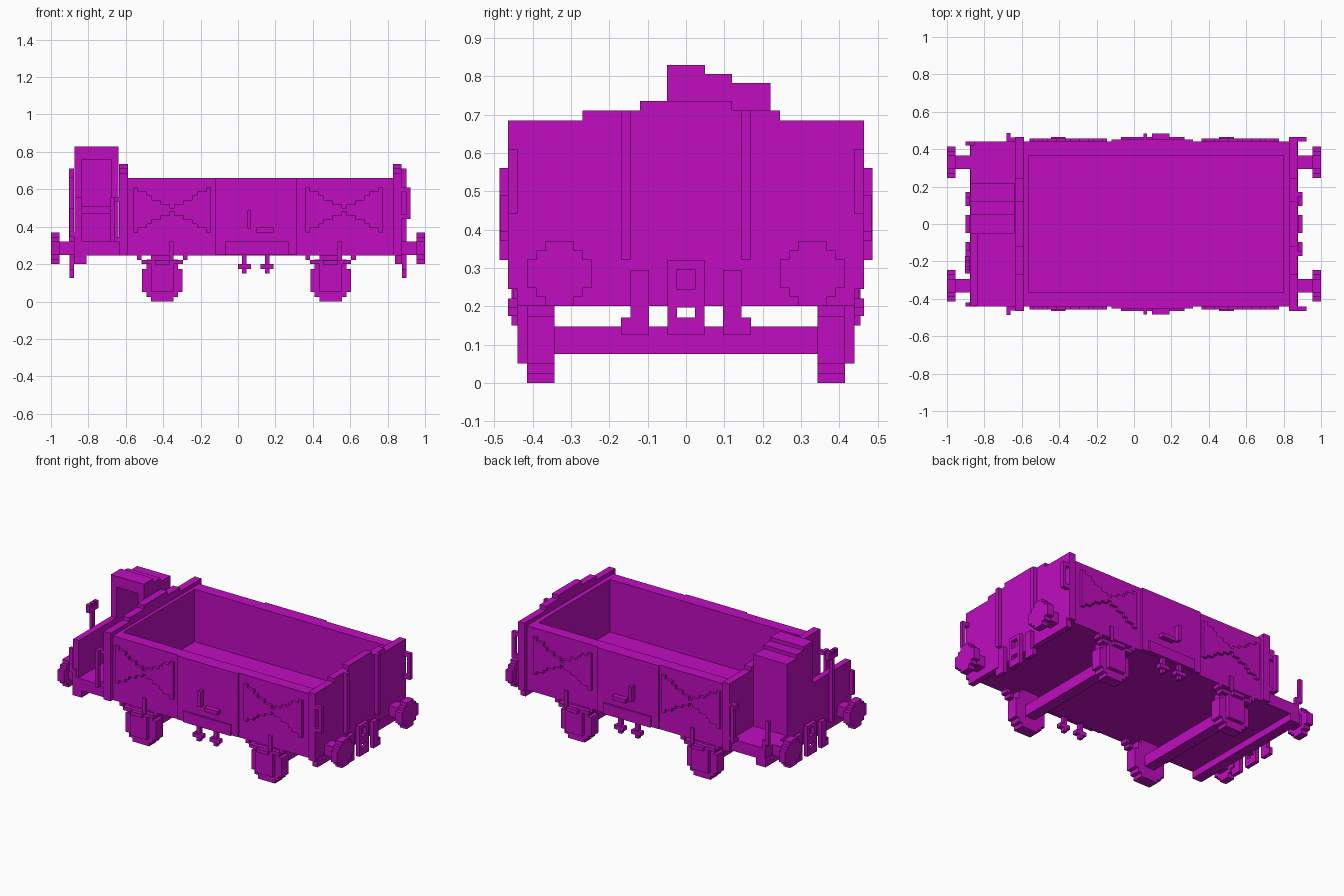
import bpy, bmesh

cube = bpy.data.objects.get("Cube")
if cube:
    bpy.data.objects.remove(cube)

mat = bpy.data.materials.new("magenta")
mat.use_nodes = True
COLOUR = (0.53, 0.004, 0.53, 1)
mat.diffuse_color = COLOUR
mat.node_tree.nodes["Principled BSDF"].inputs["Base Color"].default_value = COLOUR


def part(name, boxes, mirror_y=False):
    """One object from boxes given as (x0, x1, y0, y1, z0, z1)."""
    bm = bmesh.new()
    all_boxes = list(boxes)
    if mirror_y:
        all_boxes += [(a, b, -d, -c, e, f) for a, b, c, d, e, f in boxes]
    for x0, x1, y0, y1, z0, z1 in all_boxes:
        new = bmesh.ops.create_cube(bm, size=1)["verts"]
        bmesh.ops.scale(bm, verts=new, vec=(x1 - x0, y1 - y0, z1 - z0))
        bmesh.ops.translate(bm, verts=new, vec=((x0 + x1) / 2, (y0 + y1) / 2, (z0 + z1) / 2))
    mesh = bpy.data.meshes.new(name)
    bm.to_mesh(mesh)
    bm.free()
    mesh.materials.append(mat)
    obj = bpy.data.objects.new(name, mesh)
    bpy.context.collection.objects.link(obj)
    return obj


def frame_x(x0, x1, y0, y1, z0, z1, t):
    """Rectangular ring in the yz plane."""
    return [(x0, x1, y0, y0 + t, z0, z1), (x0, x1, y1 - t, y1, z0, z1),
            (x0, x1, y0 + t, y1 - t, z0, z0 + t), (x0, x1, y0 + t, y1 - t, z1 - t, z1)]


# Hopper: floor, long walls and stepped end walls
part("floor", [(-0.875, 0.85, -0.44, 0.44, 0.245, 0.32)])
part("side_walls", [(-0.59, 0.83, 0.365, 0.44, 0.32, 0.66)], True)
for name, x0, x1 in (("cab_end_wall", -0.635, -0.565), ("far_end_wall", 0.80, 0.875)):
    outer = (x0, -0.587) if x0 < 0 else (0.83, x1)
    part(name, [(x0, x1, -0.365, 0.365, 0.25, 0.66),
                (*outer, -0.465, 0.465, 0.245, 0.685),
                (*outer, -0.27, 0.245, 0.685, 0.71),
                (*outer, -0.12, 0.12, 0.71, 0.735)])

# Side panels
part("centre_panels", [(-0.12, 0.315, 0.44, 0.452, 0.25, 0.66),
                       (-0.07, 0.27, 0.452, 0.464, 0.25, 0.32)], True)
part("door_latches", [(0.05, 0.07, 0.45, 0.485, 0.39, 0.49),
                      (0.095, 0.19, 0.45, 0.485, 0.37, 0.395)], True)

# Stepped cross braces, narrow in the middle
for name, xa in (("left_brace", 0.36), ("right_brace", -0.56)):
    steps, n, width = [], 17, 0.415
    for i in range(n):
        h = 0.01 + 0.11 * round(abs(i - 8) / 8 * 5) / 5
        steps.append((xa + i * width / n, xa + (i + 1) * width / n, 0.44, 0.458, 0.49 - h, 0.49 + h))
    part(name, steps, True)

# Brakeman's cab with an open front and a bench
part("cab", [(-0.875, -0.835, -0.05, 0.22, 0.32, 0.76),
             (-0.68, -0.638, -0.05, 0.22, 0.32, 0.76),
             (-0.835, -0.68, 0.18, 0.22, 0.32, 0.76),
             (-0.875, -0.638, -0.05, 0.22, 0.76, 0.782),
             (-0.875, -0.638, -0.05, 0.12, 0.782, 0.806),
             (-0.875, -0.638, -0.05, 0.05, 0.806, 0.83)])
part("cab_bench", [(-0.835, -0.68, 0.05, 0.18, 0.47, 0.51)])
part("platform_wall", [(-0.875, -0.835, -0.435, -0.05, 0.32, 0.56)])
part("platform_handrails", [(-0.682, -0.66, 0.463, 0.487, 0.32, 0.56),
                            (-0.682, -0.635, 0.44, 0.463, 0.32, 0.345),
                            (-0.682, -0.635, 0.44, 0.463, 0.535, 0.56)], True)
part("brake_handle", [(-0.903, -0.878, -0.23, -0.205, 0.25, 0.71),
                      (-0.903, -0.878, -0.265, -0.17, 0.66, 0.685),
                      (-0.903, -0.878, -0.265, -0.24, 0.685, 0.71),
                      (-0.903, -0.878, -0.195, -0.17, 0.685, 0.71)])

# End wall posts and grab handles
part("end_posts", [(0.875, 0.90, 0.145, 0.17, 0.32, 0.71)], True)
part("far_grab_handles", [(0.90, 0.922, 0.44, 0.464, 0.44, 0.61),
                          (0.875, 0.90, 0.44, 0.464, 0.44, 0.465),
                          (0.875, 0.90, 0.44, 0.464, 0.585, 0.61)], True)
part("cab_grab_handles", [(-0.90, -0.876, 0.42, 0.44, 0.345, 0.50),
                          (-0.876, -0.85, 0.42, 0.44, 0.32, 0.37)], True)

# End beams, buffers and couplings at both ends
for end, s in (("cab", -1), ("far", 1)):
    def span(a, b):
        return (min(s * a, s * b), max(s * a, s * b))
    inner = 0.81 if s < 0 else 0.84
    part(end + "_end_beam", [(*span(inner, 0.877), -0.44, 0.44, 0.20, 0.26)])
    yc, zc = 0.33, 0.285
    disc = [(*span(0.955, 1.0), yc - a, yc + a, zc - b, zc + b)
            for a, b in ((0.085, 0.037), (0.06, 0.06), (0.037, 0.085))]
    part(end + "_buffers", disc + [(*span(0.87, 0.96), yc - 0.036, yc + 0.036, 0.25, 0.32)], True)
    part(end + "_coupling_hook",
         frame_x(*span(0.877, 0.902), -0.048, 0.048, 0.22, 0.32, 0.024)
         + frame_x(*span(0.877, 0.902), -0.048, 0.048, 0.125, 0.22, 0.024)
         + [(*span(0.877, 0.902), -0.024, 0.024, 0.149, 0.17)])
    part(end + "_coupling_hoses", [(*span(0.877, 0.902), 0.097, 0.145, 0.125, 0.295),
                                   (*span(0.877, 0.902), 0.145, 0.17, 0.125, 0.17)], True)

# Wheel sets: stepped wheels, axle, axle boxes and springs
for name, xc in (("cab_side", -0.405), ("far_side", 0.495)):
    part(name + "_wheels", [(xc - a, xc + a, 0.343, 0.415, b, c) for a, b, c in
                            ((0.06, 0.0, 0.25), (0.085, 0.024, 0.225), (0.108, 0.05, 0.175))], True)
    part(name + "_axle", [(xc - 0.036, xc + 0.036, -0.345, 0.345, 0.075, 0.147)])
    part(name + "_axle_boxes", [(xc - 0.06, xc + 0.06, 0.415, 0.44, 0.05, 0.20),
                                (xc - 0.04, xc + 0.04, 0.415, 0.464, 0.197, 0.22)], True)
    part(name + "_springs", [(xc - 0.11, xc + 0.11, 0.39, 0.44, 0.20, 0.222),
                             (xc - 0.135, xc - 0.11, 0.39, 0.44, 0.222, 0.25),
                             (xc + 0.11, xc + 0.135, 0.39, 0.44, 0.222, 0.25),
                             (xc + 0.036, xc + 0.06, 0.44, 0.452, 0.22, 0.32)], True)

# Hanging brake levers under the sides
levers = []
for x in (0.034, 0.156):
    levers += [(x - 0.012, x + 0.012, 0.43, 0.455, 0.15, 0.25),
               (x - 0.035, x + 0.035, 0.43, 0.464, 0.175, 0.20)]
part("brake_levers", levers, True)
